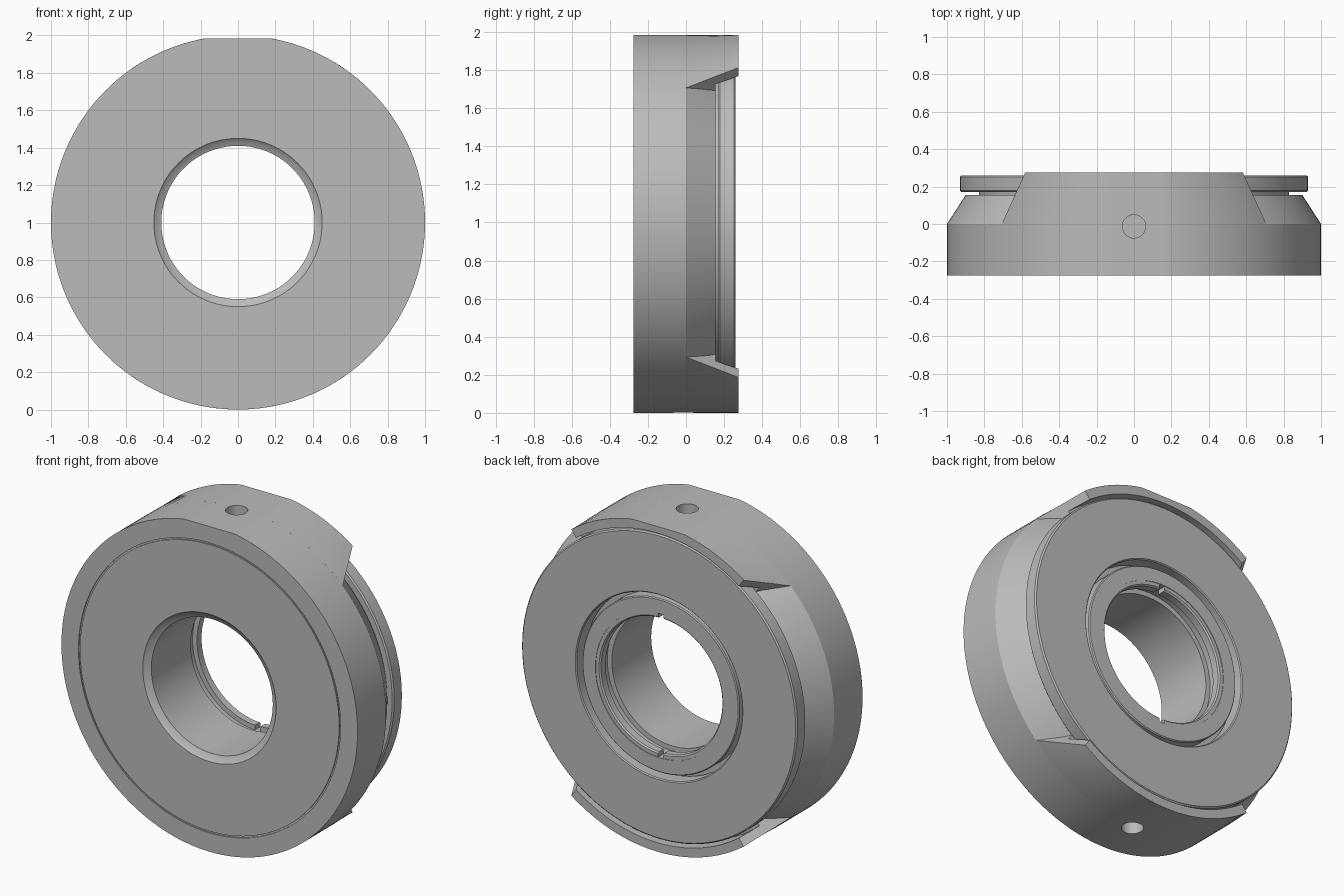
import bpy, bmesh
from math import sin, cos, radians

if "Cube" in bpy.data.objects:
    bpy.data.objects.remove(bpy.data.objects["Cube"])

CENTRE_Z = 1.0
FLAT = 0.985      # height of the flat on top, above the centre

grey = bpy.data.materials.new("plain_grey")
grey.use_nodes = True
colour = (0.5, 0.5, 0.5, 1)
grey.diffuse_color = colour
grey.node_tree.nodes["Principled BSDF"].inputs["Base Color"].default_value = colour


def sweep(name, profile, span=None, segments=144):
    """Turn a closed (radius, y) profile about the y axis; span(y) gives start and end degrees."""
    bm = bmesh.new()
    closed = span is None
    rows = []
    for i in range(segments if closed else segments + 1):
        t = i / segments
        row = []
        for r, y in profile:
            start, end = (0, 360) if closed else span(y)
            a = radians(start + (end - start) * t)
            row.append(bm.verts.new((r * cos(a), y, CENTRE_Z + min(r * sin(a), FLAT))))
        rows.append(row)
    n = len(profile)
    pairs = list(zip(rows, rows[1:]))
    if closed:
        pairs.append((rows[-1], rows[0]))
    else:
        bm.faces.new(rows[0])
        bm.faces.new(rows[-1])
    for a, b in pairs:
        for j in range(n):
            k = (j + 1) % n
            bm.faces.new((a[j], a[k], b[k], b[j]))
    bmesh.ops.recalc_face_normals(bm, faces=bm.faces)
    mesh = bpy.data.meshes.new(name)
    bm.to_mesh(mesh)
    bm.free()
    mesh.materials.append(grey)
    obj = bpy.data.objects.new(name, mesh)
    bpy.context.collection.objects.link(obj)
    return obj


def activate(obj):
    bpy.ops.object.select_all(action='DESELECT')
    obj.select_set(True)
    bpy.context.view_layer.objects.active = obj


def drill(obj, cutter):
    activate(obj)
    mod = obj.modifiers.new("hole", 'BOOLEAN')
    mod.operation = 'DIFFERENCE'
    mod.solver = 'EXACT'
    mod.object = cutter
    bpy.ops.object.modifier_apply(modifier=mod.name)


# Main body: front face with a fine ring groove, bore, and coned back shoulder
body = sweep("housing_body", [
    (1, -0.275), (0.885, -0.275), (0.885, -0.268), (0.875, -0.268), (0.875, -0.275),
    (0.45, -0.275), (0.437, -0.262), (0.41, -0.25), (0.41, 0.13), (0.44, 0.13),
    (0.44, 0.155), (0.9, 0.155), (1, 0)])

# Guard rims at top and bottom, with slanted ends
rim_profile = [(1, 0), (1, 0.275), (0.945, 0.275), (0.945, 0.154), (0.85, 0.154), (0.85, 0)]


def rim_span(base):
    def span(y):
        start = 45 + 9.4 * y / 0.275
        return base + start, base + 180 - start
    return span


rims = [sweep("upper_rim", rim_profile, rim_span(0), 48),
        sweep("lower_rim", rim_profile, rim_span(180), 48)]

# Round blind holes at top and bottom
for rim, z in zip(rims, (2, 0)):
    bpy.ops.mesh.primitive_cylinder_add(vertices=32, radius=0.062, depth=0.4,
                                        location=(0, -0.013, z))
    cutter = bpy.context.object
    cutter.data.materials.append(grey)
    cutter.hide_render = True
    drill(body, cutter)
    drill(rim, cutter)
    bpy.data.objects.remove(cutter)

# Back disc with softened edges, and the spacer it sits on
disc = sweep("back_disc", [
    (0.56, 0.17), (0.922, 0.17), (0.93, 0.178), (0.93, 0.252), (0.922, 0.26),
    (0.566, 0.26), (0.56, 0.254)])
spacer = sweep("spacer_ring", [(0.6, 0.15), (0.83, 0.15), (0.83, 0.175), (0.6, 0.175)])

# Collar round the bore
collar = sweep("bore_collar", [
    (0.44, 0.15), (0.53, 0.15), (0.53, 0.239), (0.524, 0.245), (0.44, 0.245)])

# Inner lip in two halves, leaving a key slot at top and bottom
lip_profile = [(0.41, 0.19), (0.442, 0.19), (0.442, 0.242), (0.418, 0.242), (0.41, 0.234)]
lips = [sweep("left_lip", lip_profile, lambda y: (-87.5, 87.5), 72),
        sweep("right_lip", lip_profile, lambda y: (92.5, 267.5), 72)]

for obj in [body, disc, spacer, collar] + rims + lips:
    activate(obj)
    bpy.ops.object.shade_smooth_by_angle(angle=radians(25))
